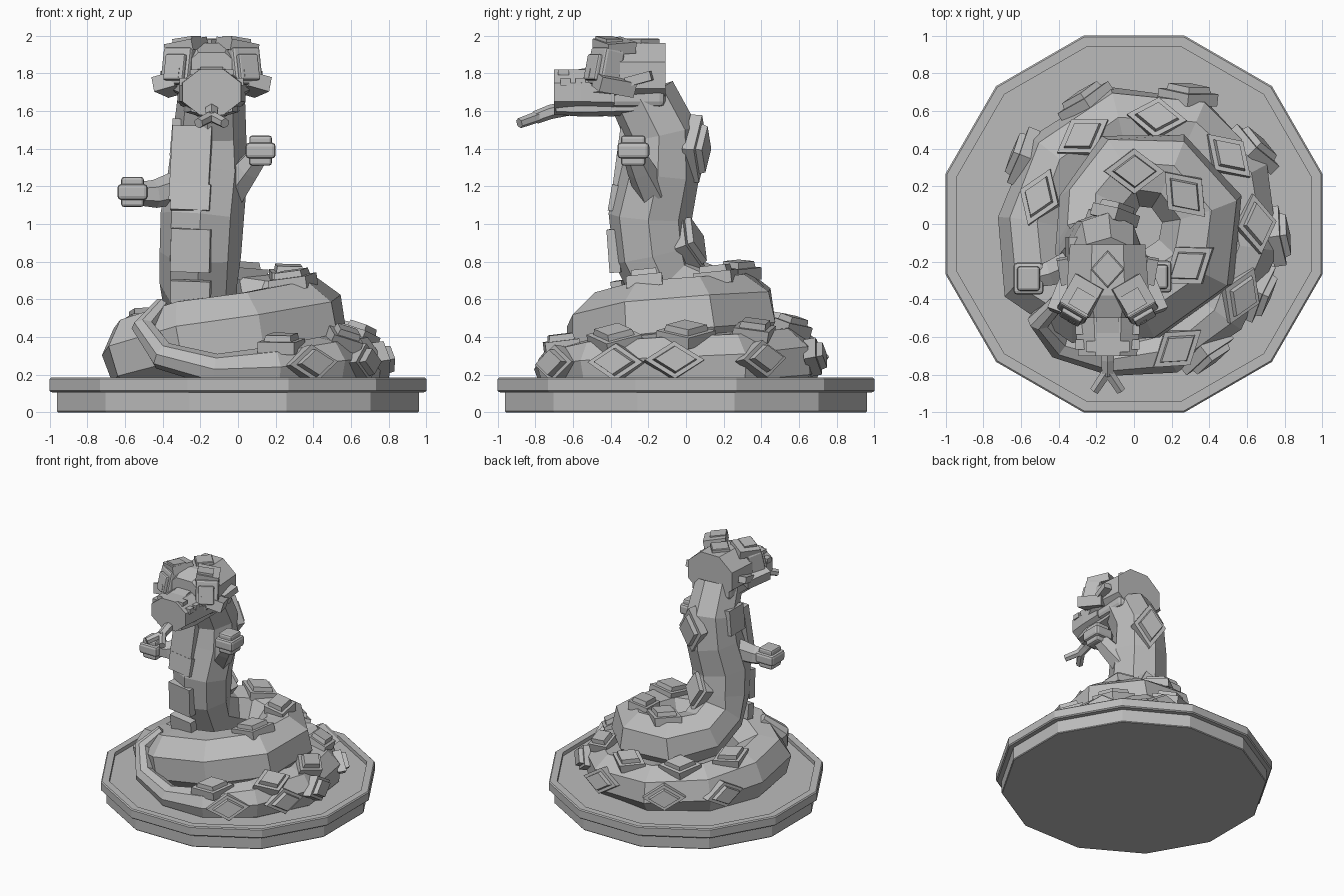
import bpy, bmesh, math
from mathutils import Vector, Matrix, Euler
from mathutils.geometry import intersect_point_line

cube = bpy.data.objects.get("Cube")
if cube:
    bpy.data.objects.remove(cube)

stone = bpy.data.materials.new("stone_grey")
stone.use_nodes = True
GREY = (0.5, 0.5, 0.5, 1)
stone.diffuse_color = GREY
stone.node_tree.nodes["Principled BSDF"].inputs["Base Color"].default_value = GREY


def finish(name, bm):
    bmesh.ops.recalc_face_normals(bm, faces=bm.faces)
    mesh = bpy.data.meshes.new(name)
    bm.to_mesh(mesh)
    bm.free()
    mesh.materials.append(stone)
    ob = bpy.data.objects.new(name, mesh)
    bpy.context.collection.objects.link(ob)
    return ob


def skin(name, rings):
    """Closed surface through a list of equal-sized point rings."""
    bm = bmesh.new()
    loops = [[bm.verts.new(p) for p in ring] for ring in rings]
    n = len(loops[0])
    for a, b in zip(loops, loops[1:]):
        for i in range(n):
            j = (i + 1) % n
            bm.faces.new((a[i], a[j], b[j], b[i]))
    bm.faces.new(loops[0][::-1])
    bm.faces.new(loops[-1])
    return finish(name, bm)


def ring(center, u, v, ru, rv, sides=8, phase=0.5):
    turn = [2 * math.pi * (i + phase) / sides for i in range(sides)]
    k = 1 / math.cos(math.pi / sides) if phase else 1
    return [center + u * (ru * k * math.cos(t)) + v * (rv * k * math.sin(t)) for t in turn]


def tube(name, points, radii, sides=8):
    """Faceted tube whose frame is carried along the path without twisting."""
    pts = [Vector(p) for p in points]
    rings, up = [], Vector((0, 0, 1))
    for i, p in enumerate(pts):
        d = (pts[min(i + 1, len(pts) - 1)] - pts[max(i - 1, 0)]).normalized()
        if abs(d.dot(up)) > 0.95:
            up = Vector((0, 1, 0))
        up = (up - d * up.dot(d)).normalized()
        rings.append(ring(p, d.cross(up), up, radii[i], radii[i], sides))
    return skin(name, rings)


def box(name, loc, size, rot=(0, 0, 0), bevel=0.0):
    bm = bmesh.new()
    bmesh.ops.create_cube(bm, size=1)
    bmesh.ops.scale(bm, vec=size, verts=bm.verts)
    if bevel:
        bmesh.ops.bevel(bm, geom=bm.edges[:], offset=bevel, segments=2, profile=0.5, affect='EDGES')
    turn = Euler([math.radians(a) for a in rot]).to_matrix().to_4x4()
    bm.transform(Matrix.Translation(loc) @ turn)
    return finish(name, bm)


# Twelve-sided plinth with a raised rim
X, Y, Z = Vector((1, 0, 0)), Vector((0, 1, 0)), Vector((0, 0, 1))
plinth = [(.955, 0), (.96, .006), (.96, .105), (.992, .107), (1, .115), (1, .177),
          (.992, .185), (.94, .185), (.94, .155)]
skin("plinth", [ring(Z * z, X, Y, r, r, 12) for r, z in plinth])

# Coiled body from tail tip to neck: x, y, z, radius
body = [(-.40, -.41, .57, .04), (-.50, -.51, .45, .06), (-.40, -.64, .30, .07),
        (-.12, -.72, .225, .08), (.18, -.68, .23, .11), (.45, -.47, .25, .14),
        (.60, -.12, .25, .16), (.55, .24, .25, .17), (.30, .49, .26, .18),
        (-.08, .53, .27, .19), (-.39, .33, .28, .19), (-.52, 0, .30, .19),
        (-.50, -.28, .32, .20), (-.27, -.42, .38, .215), (.05, -.40, .42, .215),
        (.33, -.20, .47, .22), (.36, .08, .50, .21), (.18, .28, .52, .20),
        (-.07, .28, .54, .20), (-.20, .09, .58, .19), (-.21, -.11, .68, .19),
        (-.20, -.17, .84, .20), (-.19, -.19, 1.04, .205), (-.16, -.14, 1.27, .195),
        (-.15, -.13, 1.48, .18), (-.14, -.23, 1.68, .165)]
path = [Vector(b[:3]) for b in body]
tube("coiled_body", path, [b[3] for b in body])


def on_body(hint):
    """Surface point, outward normal and tangent of the body nearest a hint."""
    hint = Vector(hint)
    best = None
    for i in range(len(path) - 1):
        a, b = path[i], path[i + 1]
        q, t = intersect_point_line(hint, a, b)
        t = min(1, max(0, t))
        q = a.lerp(b, t)
        r = body[i][3] * (1 - t) + body[i + 1][3] * t
        gap = abs((hint - q).length - r)
        if best is None or gap < best[0]:
            best = (gap, q, r, (b - a).normalized())
    _, q, r, d = best
    n = hint - q
    n = (n - d * n.dot(d)).normalized()
    return q + n * r, n, d


def diamond_scale(name, hint, long, wide):
    p, n, d = on_body(hint)
    steps = [(1, -.03), (1, .035), (.74, .035), (.68, .068)]
    skin(name, [ring(p + n * h, d, n.cross(d), long * k, wide * k, 4, 0) for k, h in steps])


# Diamond scales along the outside of the lower coil, then along its top
for hint in [(.40, -.70, .26), (.72, -.39, .27), (.79, -.06, .28), (.68, .44, .29),
             (.29, .71, .30), (-.29, .70, .30), (-.62, .37, .30)]:
    diamond_scale("side_scale", hint, .16, .10)
for hint in [(.23, -.66, .36), (.57, -.38, .40), (.65, .0, .42), (.50, .36, .43),
             (.12, .56, .45), (-.27, .46, .46), (-.50, .14, .48)]:
    diamond_scale("top_scale", hint, .16, .11)
for hint in [(.29, -.22, .70), (.27, .16, .71), (.0, .28, .74)]:
    diamond_scale("upper_coil_scale", hint, .16, .12)
for hint in [(-.10, .05, 1.40), (-.13, .01, .90)]:
    diamond_scale("neck_scale", hint, .18, .13)

# Belly plates up the front of the neck
for y, z, h, tilt in [(-.35, .64, .12, 8), (-.37, .86, .23, 4), (-.36, 1.14, .14, -10), (-.33, 1.32, .40, -8)]:
    box("belly_plate", (-.25, y, z), (.21, .06, h), (tilt, 2, -8))
box("neck_side_plate", (-.33, -.16, 1.46), (.05, .18, .20), (0, 5, 0))

# Arms ending in banded fists
arms = [("right", [(-.30, -.2, 1.2), (-.44, -.26, 1.16), (-.56, -.29, 1.16)], (-.56, -.29, 1.17)),
        ("left", [(-.04, -.18, 1.17), (.05, -.24, 1.29), (.12, -.28, 1.38)], (.12, -.28, 1.39))]
for side, pts, fist in arms:
    tube(side + "_arm", pts, [.08, .065, .05], 6)
    box(side + "_fist", fist, (.12, .13, .16), bevel=.015)
    box(side + "_fist_band", fist, (.16, .17, .085), bevel=.02)

# Head, with a blunt octagonal snout and a lower jaw
HX = -.14


def loft_y(name, sections):
    skin(name, [ring(Vector((HX, y, z)), X, Z, rx, rz) for y, z, rx, rz in sections])


loft_y("head", [(-.11, 1.79, .20, .17), (-.38, 1.79, .22, .17), (-.50, 1.76, .17, .15)])
box("head_base", (HX, -.255, 1.70), (.35, .29, .16), bevel=.03)
loft_y("snout", [(-.38, 1.70, .18, .13), (-.56, 1.70, .17, .12), (-.70, 1.70, .155, .12)])
loft_y("lower_jaw", [(-.28, 1.62, .15, .045), (-.55, 1.61, .14, .04), (-.69, 1.61, .11, .03)])
box("nose_ridge", (HX, -.52, 1.81), (.12, .20, .04), (10, 0, 0))
for s in (-1, 1):
    def at(dx, y, z):
        return (HX + s * dx, y, z)
    # Eyes and brows, angled outward
    box("eye_socket", at(.165, -.43, 1.83), (.17, .12, .20), (-12, 0, s * 30), .015)
    box("eye", at(.19, -.485, 1.83), (.12, .05, .14), (-12, 0, s * 30), .01)
    box("pupil", at(.185, -.51, 1.80), (.04, .03, .05), (-12, 0, s * 30))
    box("brow", at(.135, -.38, 1.945), (.17, .17, .06), (4, s * 10, s * 30))
    box("brow_ridge", at(.13, -.41, 1.965), (.12, .10, .05), (0, s * 8, s * 30))
    # Cheek fins, lip notches and nostrils
    box("cheek_fin", at(.22, -.38, 1.74), (.12, .20, .08), (-10, s * 15, s * 20))
    box("cheek_spike", at(.23, -.25, 1.77), (.06, .14, .05), (15, 0, s * -10))
    for y in (-.48, -.56, -.64):
        box("lip_notch", at(.145, y, 1.755), (.05, .055, .04))
    box("nostril", at(.09, -.65, 1.805), (.05, .06, .03))
diam = [(1, -.02), (1, .015), (.9, .02)]
skin("crown_scale", [ring(Vector((HX, -.24, 1.965 + h)), Y, X, .10 * k, .09 * k, 4, 0) for k, h in diam])

# Forked tongue
tube("tongue", [(HX, -.60, 1.62), (HX, -.72, 1.595), (HX, -.80, 1.565)], [.035, .033, .03], 6)
for s in (-1, 1):
    tube("tongue_fork", [(HX, -.78, 1.572), (HX + s * .07, -.885, 1.535)], [.027, .024], 6)
